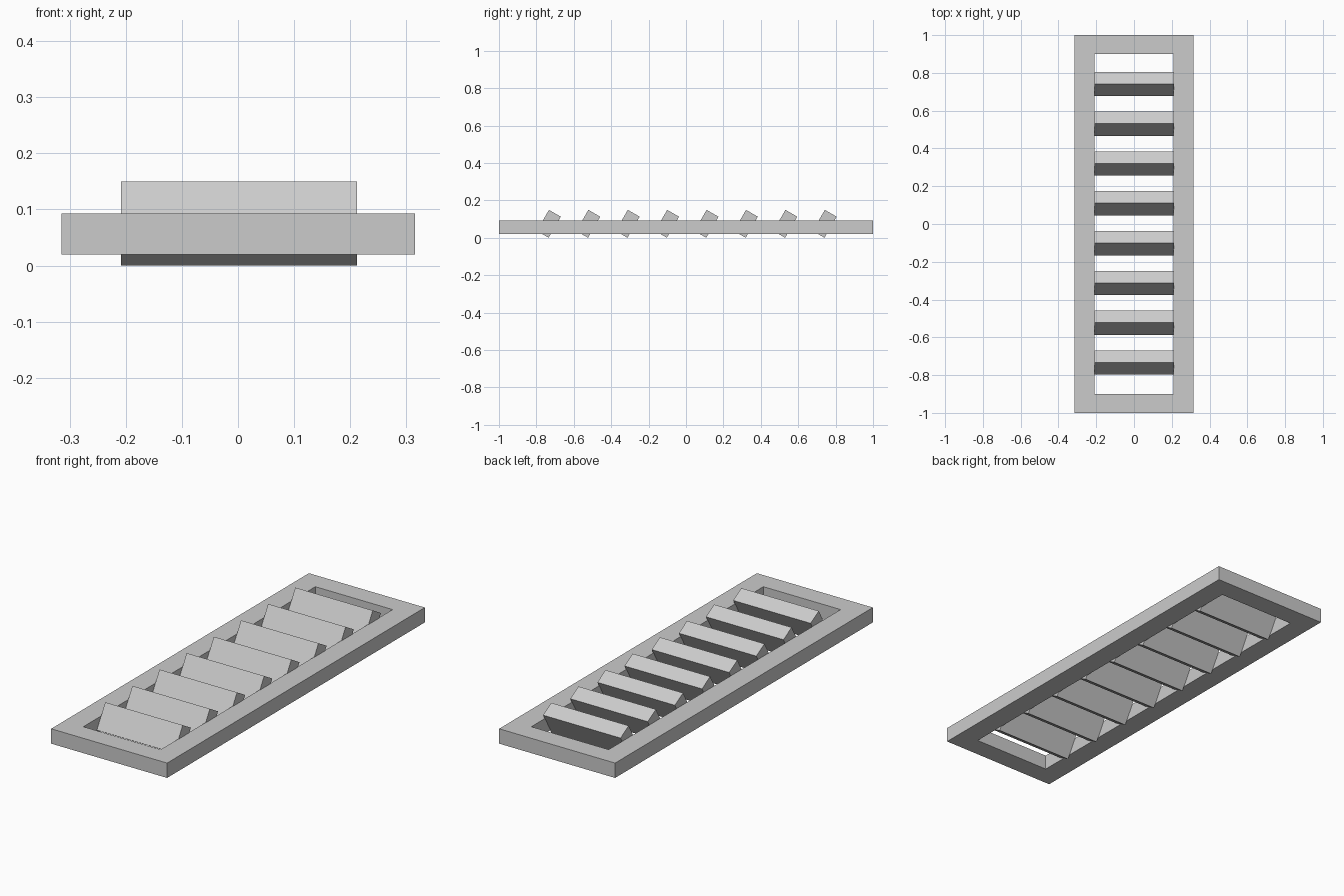
import bpy, bmesh
from math import radians
from mathutils import Matrix, Vector

cube = bpy.data.objects.get("Cube")
if cube:
    bpy.data.objects.remove(cube, do_unlink=True)

# Single flat grey
grey = bpy.data.materials.new("light_grey")
grey.use_nodes = True
colour = (0.6, 0.6, 0.6, 1)
grey.diffuse_color = colour
grey.node_tree.nodes["Principled BSDF"].inputs["Base Color"].default_value = colour


def finish(name, bm):
    bmesh.ops.recalc_face_normals(bm, faces=bm.faces)
    mesh = bpy.data.meshes.new(name)
    bm.to_mesh(mesh)
    bm.free()
    mesh.materials.append(grey)
    obj = bpy.data.objects.new(name, mesh)
    bpy.context.collection.objects.link(obj)
    return obj


# Rectangular frame: a flat mitred ring, extruded upward
def make_frame(outer, inner, bottom, top):
    bm = bmesh.new()
    signs = [(-1, -1), (1, -1), (1, 1), (-1, 1)]
    rings = [[bm.verts.new((sx * x, sy * y, bottom)) for sx, sy in signs]
             for x, y in (outer, inner)]
    for i in range(4):
        j = (i + 1) % 4
        bm.faces.new((rings[0][i], rings[0][j], rings[1][j], rings[1][i]))
    ext = bmesh.ops.extrude_face_region(bm, geom=bm.faces[:])
    verts = [v for v in ext["geom"] if isinstance(v, bmesh.types.BMVert)]
    bmesh.ops.translate(bm, verts=verts, vec=(0, 0, top - bottom))
    return finish("frame", bm)


# Tilted slat: a box leaning back
def make_slat(index, y):
    bm = bmesh.new()
    bmesh.ops.create_cube(bm, size=1)
    bmesh.ops.scale(bm, vec=Vector((0.421, 0.073, 0.13)), verts=bm.verts)
    obj = finish(f"slat_{index + 1}", bm)
    obj.matrix_world = (Matrix.Translation((0.002, y, 0.075))
                        @ Matrix.Rotation(radians(-30), 4, "X"))


make_frame((0.315, 1.0), (0.21, 0.9), 0.02, 0.093)

# Evenly spaced row of slats
COUNT, PITCH = 8, 0.2107
for i in range(COUNT):
    make_slat(i, 0.004 + (i - (COUNT - 1) / 2) * PITCH)
